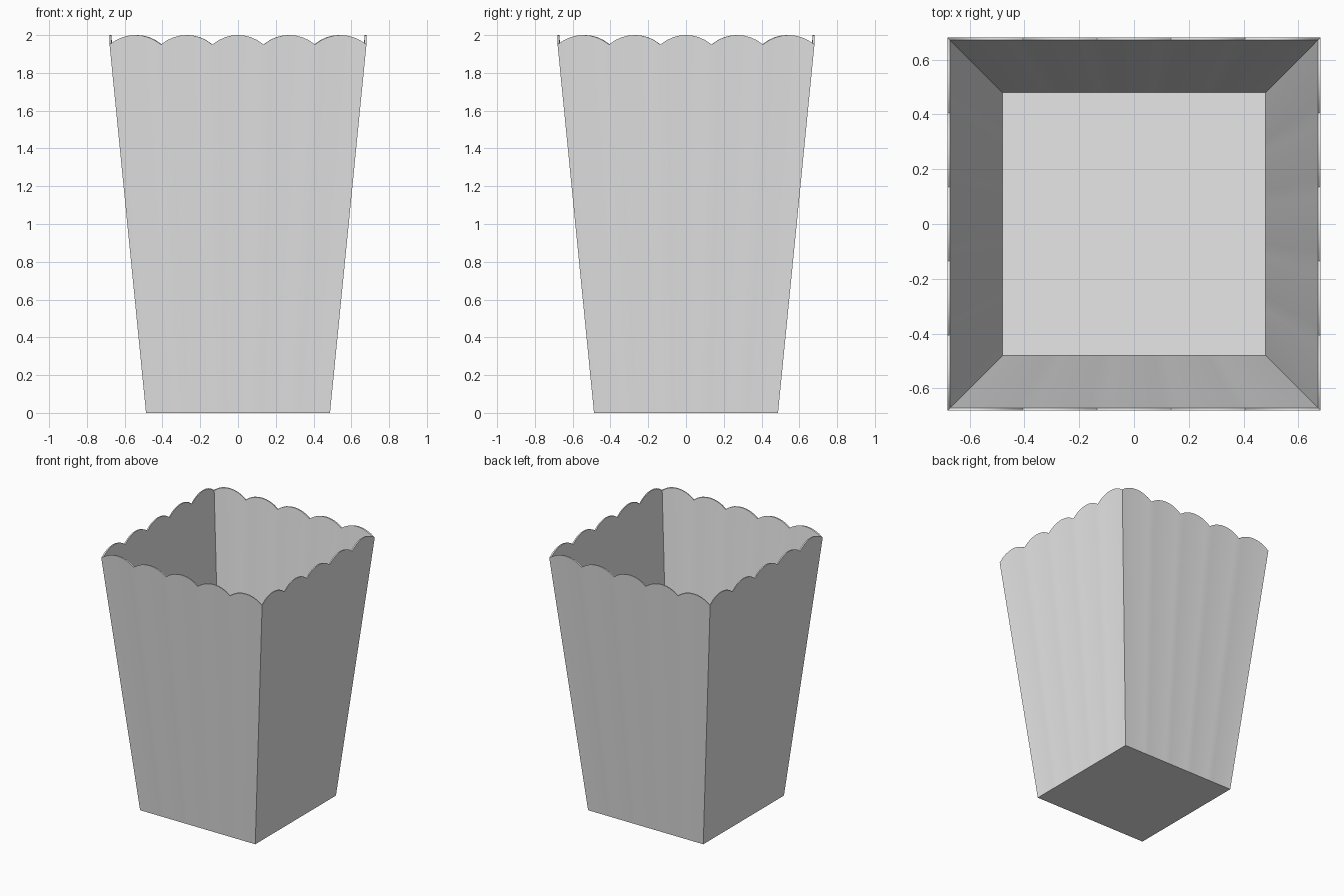
import bpy
import bmesh
import math

cube = bpy.data.objects.get("Cube")
if cube:
    bpy.data.objects.remove(cube, do_unlink=True)

SCALLOPS, SEGS = 5, 8            # arches per side, segments per arch
NOTCH_Z, ARCH = 1.95, 0.05       # height of the notches, rise of each arch
N = SCALLOPS * SEGS

card = bpy.data.materials.new("plain grey card")
card.use_nodes = True
colour = (0.8, 0.8, 0.8, 1.0)
card.diffuse_color = colour
card.node_tree.nodes["Principled BSDF"].inputs["Base Color"].default_value = colour


def rim_height(i):
    """Circular arch height at step i along a side."""
    half = 0.68 / SCALLOPS
    radius = (half ** 2 + ARCH ** 2) / (2 * ARCH)
    d = ((i % SEGS) / SEGS * 2 - 1) * half
    return NOTCH_Z + math.sqrt(radius ** 2 - d ** 2) - (radius - ARCH)


def ring(bm, half, height):
    """Square ring of vertices, four sides of N steps, counter-clockwise."""
    verts = []
    for side in range(4):
        a = side * math.pi / 2
        c, s = round(math.cos(a)), round(math.sin(a))
        for i in range(N):
            x, y = (i / N * 2 - 1) * half, -half
            verts.append(bm.verts.new((c * x - s * y, s * x + c * y, height(i))))
    return verts


def bridge(bm, lower, upper):
    n = len(lower)
    for i in range(n):
        j = (i + 1) % n
        bm.faces.new((lower[i], lower[j], upper[j], upper[i]))


# Tapered open box: outer wall, scalloped rim, inner wall, floor
bm = bmesh.new()
outer_base = ring(bm, 0.487, lambda i: 0.0)
outer_rim = ring(bm, 0.68, rim_height)
inner_rim = ring(bm, 0.671, rim_height)
inner_base = ring(bm, 0.479, lambda i: 0.008)
for lower, upper in ((outer_base, outer_rim), (outer_rim, inner_rim), (inner_rim, inner_base)):
    bridge(bm, lower, upper)
bm.faces.new(inner_base)
bm.faces.new(outer_base[::-1])

mesh = bpy.data.meshes.new("scalloped_box")
bm.to_mesh(mesh)
bm.free()
mesh.materials.append(card)
box = bpy.data.objects.new("scalloped_box", mesh)
bpy.context.collection.objects.link(box)

# Smooth walls with crisp corners
bpy.ops.object.select_all(action="DESELECT")
box.select_set(True)
bpy.context.view_layer.objects.active = box
bpy.ops.object.shade_smooth_by_angle(angle=math.radians(30))
